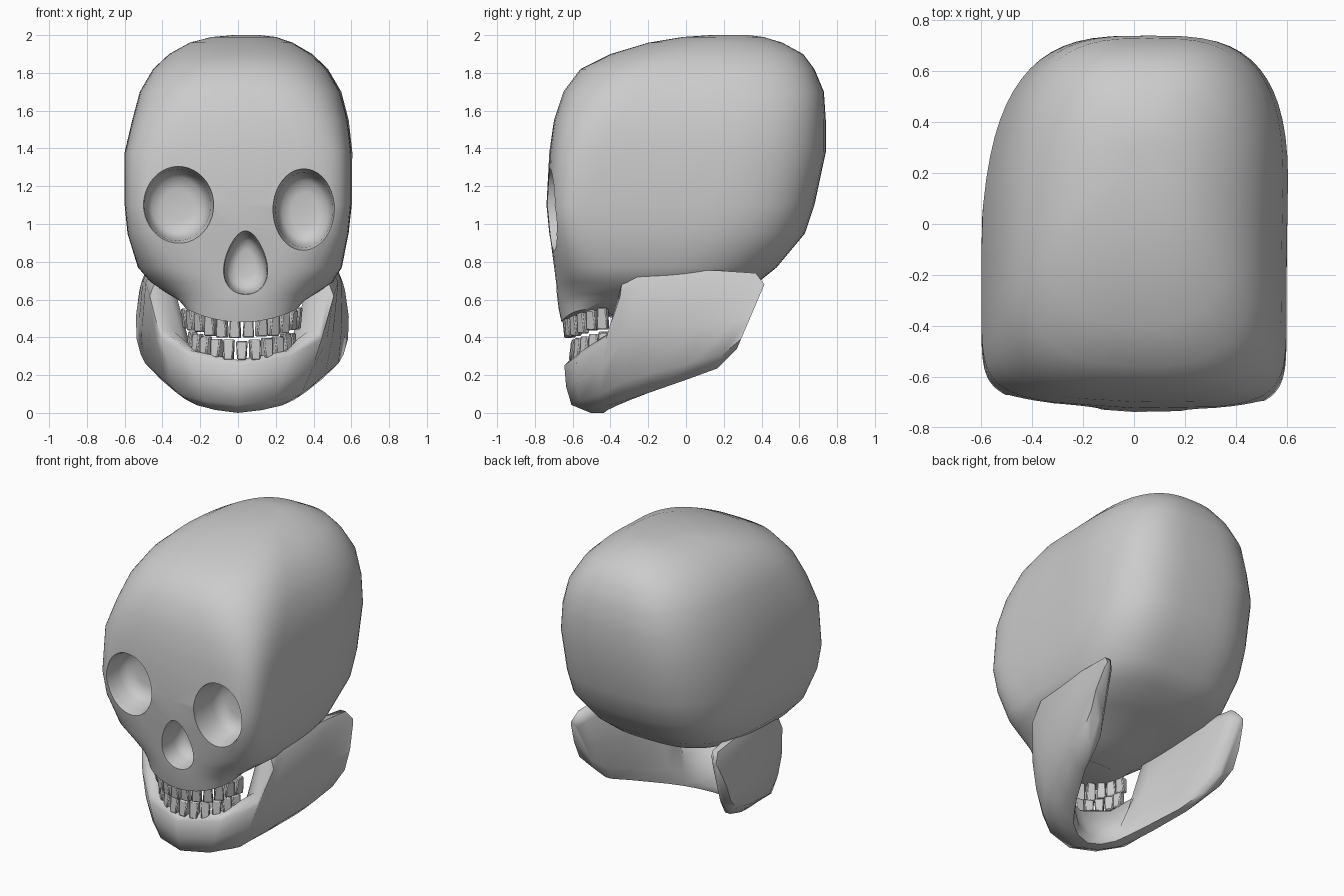
import bpy, bmesh, math, random
from mathutils import Vector, Matrix

if "Cube" in bpy.data.objects:
    bpy.data.objects.remove(bpy.data.objects["Cube"])

random.seed(4)


def smooth(ob, angle):
    bpy.ops.object.select_all(action='DESELECT')
    ob.select_set(True)
    bpy.context.view_layer.objects.active = ob
    bpy.ops.object.shade_smooth_by_angle(angle=math.radians(angle))


def finish(name, bm, angle=50):
    bmesh.ops.recalc_face_normals(bm, faces=bm.faces[:])
    me = bpy.data.meshes.new(name)
    bm.to_mesh(me)
    bm.free()
    ob = bpy.data.objects.new(name, me)
    bpy.context.collection.objects.link(ob)
    smooth(ob, angle)
    return ob


def loft(rings):
    bm = bmesh.new()
    loops = [[bm.verts.new(p) for p in r] for r in rings]
    n = len(loops[0])
    for a, b in zip(loops, loops[1:]):
        for i in range(n):
            j = (i + 1) % n
            bm.faces.new((a[i], a[j], b[j], b[i]))
    bm.faces.new(loops[0])
    bm.faces.new(loops[-1])
    return bm


def spow(v, e):
    return math.copysign(abs(v) ** e, v)


def skull_ring(z, yf, yb, hw, cx, nf, nb, segs=64):
    # squarish bowed face in front, rounder and slightly skewed back
    y0 = yf + 0.4 * (yb - yf)
    pts = []
    for i in range(segs):
        t = 2 * math.pi * i / segs
        c, s = math.cos(t), math.sin(t)
        n, dy = (nb, yb - y0) if s > 0 else (nf, y0 - yf)
        x, f = cx + hw * spow(c, 2 / n), spow(s, 2 / n)
        y = y0 + dy * f
        if s < 0:
            y -= 0.05 * f * ((x - 0.1) / 0.6) ** 2
        lift = (0.8 if z < 0.5 else 0.4) * (x - 0.02) ** 2 if z < 0.6 else 0
        pts.append((x + 0.07 * max(y, 0) * (z > 0.9), y, z + lift))
    return pts


# cranium: stacked rings (z, front y, back y, half width, x centre, roundness)
rings = [
    (0.48, -0.66, -0.30, 0.29, 0.02, 2.4, 2.0),
    (0.55, -0.675, -0.10, 0.33, 0.02, 2.5, 2.2),
    (0.63, -0.685, 0.16, 0.39, 0.02, 2.7, 2.6),
    (0.69, -0.69, 0.38, 0.48, 0.02, 3.2, 3.0),
    (0.77, -0.70, 0.48, 0.54, 0.01, 4.5, 3.2),
    (0.95, -0.725, 0.63, 0.585, 0, 7, 3.2),
    (1.10, -0.74, 0.68, 0.60, 0, 8, 3.2),
    (1.38, -0.725, 0.74, 0.60, 0, 7, 3.2),
    (1.55, -0.70, 0.74, 0.57, 0.01, 5, 3.2),
    (1.70, -0.65, 0.73, 0.53, 0.01, 3.8, 3.1),
    (1.82, -0.56, 0.68, 0.46, 0.01, 3.1, 2.9),
    (1.90, -0.40, 0.62, 0.375, 0.01, 2.8, 2.7),
    (1.96, -0.20, 0.51, 0.27, 0.01, 2.5, 2.4),
    (1.99, -0.02, 0.41, 0.17, 0.02, 2.2, 2.2),
    (2.00, 0.13, 0.33, 0.07, 0.03, 2, 2),
]
cranium = finish("cranium", loft([skull_ring(*r) for r in rings]))


# eye sockets and nose opening
def cavity(name, x, z, rx, rz, tear, back):
    prof = [(-0.40, 1.14), (-0.20, 1.05), (-0.15, 0.97),
            (-0.06, 0.91), (-0.01, 0.76), (0.005, 0.45)]
    out = []
    for y, s in prof:
        ring = []
        for i in range(40):
            t = 2 * math.pi * i / 40
            px = math.cos(t) * (1 - tear * math.sin(t))
            ring.append((x + rx * s * px, back + y, z + rz * s * math.sin(t)))
        out.append(ring)
    return finish(name, loft(out))


for args in [("left_socket_cutter", -0.32, 1.10, 0.18, 0.195, 0, -0.5),
             ("right_socket_cutter", 0.35, 1.075, 0.155, 0.205, 0, -0.5),
             ("nose_cutter", 0.04, 0.79, 0.112, 0.165, 0.28, -0.52)]:
    cutter = cavity(*args)
    cutter.hide_render = True
    bpy.ops.object.select_all(action='DESELECT')
    bpy.context.view_layer.objects.active = cranium
    cranium.select_set(True)
    mod = cranium.modifiers.new("cut", 'BOOLEAN')
    mod.object = cutter
    mod.operation = 'DIFFERENCE'
    mod.solver = 'EXACT'
    bpy.ops.object.modifier_apply(modifier=mod.name)
    bpy.data.objects.remove(cutter)
smooth(cranium, 50)

# jaw: (top outer point, bottom outer point, inward direction, thickness)
stations = [
    ((0.555, 0.415, 0.68), (0.515, 0.27, 0.34), (-1, 0), 0.04),
    ((0.545, 0.37, 0.74), (0.49, 0.165, 0.235), (-1, 0), 0.08),
    ((0.54, 0.15, 0.755), (0.46, 0.0, 0.175), (-1, 0), 0.11),
    ((0.53, -0.26, 0.755), (0.38, -0.20, 0.105), (-1, 0), 0.14),
    ((0.51, -0.35, 0.68), (0.33, -0.32, 0.07), (-0.97, 0.25), 0.15),
    ((0.45, -0.42, 0.43), (0.26, -0.43, 0.04), (-0.8, 0.6), 0.15),
    ((0.28, -0.58, 0.33), (0.14, -0.51, 0.015), (-0.45, 0.9), 0.14),
    ((0.0, -0.65, 0.28), (0.0, -0.54, 0.0), (0, 1), 0.14),
]
# section points: across, up, outward bulge
section = [(0, 0.15, 0.05), (0, 0.5, 0.04), (0, 0.9, 0.005), (0.25, 1, 0), (0.75, 1, 0),
           (1, 0.9, 0), (1, 0.5, 0), (1, 0.15, 0), (0.75, 0, 0), (0.25, 0, 0)]


def jaw_ring(st, side):
    top, bot, d, th = Vector(st[0]), Vector(st[1]), Vector((*st[2], 0)), st[3]
    pts = []
    for u, v, b in section:
        p = bot.lerp(top, v) + d * (u * th - b)
        p.x *= side
        pts.append(p)
    return pts


jaw = [jaw_ring(s, -0.94) for s in stations] + [jaw_ring(s, 1.02) for s in stations[-2::-1]]
finish("jaw", loft(jaw), 60)


# teeth: tapered blocks along an arch, slightly irregular
def teeth(name, count, rx, ry, z, rise, height, up):
    bm = bmesh.new()
    for i in range(count):
        a = math.radians(-74 + 148 * i / (count - 1))
        x, y = rx * math.sin(a), -0.37 - ry * math.cos(a)
        h = height * random.uniform(0.9, 1.1)
        geo = bmesh.ops.create_cube(bm, size=1)["verts"]
        for v in geo:
            tip = (v.co.z > 0) == up
            v.co.x *= 0.062 if tip else 0.048
            v.co.y *= 0.035 if tip else 0.06
            v.co.z *= h
        rot = math.atan2(ry * math.sin(a), rx * math.cos(a)) + random.uniform(-0.1, 0.1)
        bmesh.ops.transform(bm, verts=geo, matrix=Matrix.Translation(
            (x + 0.02, y, z + rise * x * x)) @ Matrix.Rotation(rot, 4, 'Z'))
    bmesh.ops.bevel(bm, geom=bm.edges[:], offset=0.006, segments=1, affect='EDGES')
    finish(name, bm, 40)


teeth("upper_teeth", 12, 0.30, 0.255, 0.45, 0.6, 0.11, False)
teeth("lower_teeth", 11, 0.27, 0.22, 0.33, 0.7, 0.10, True)
